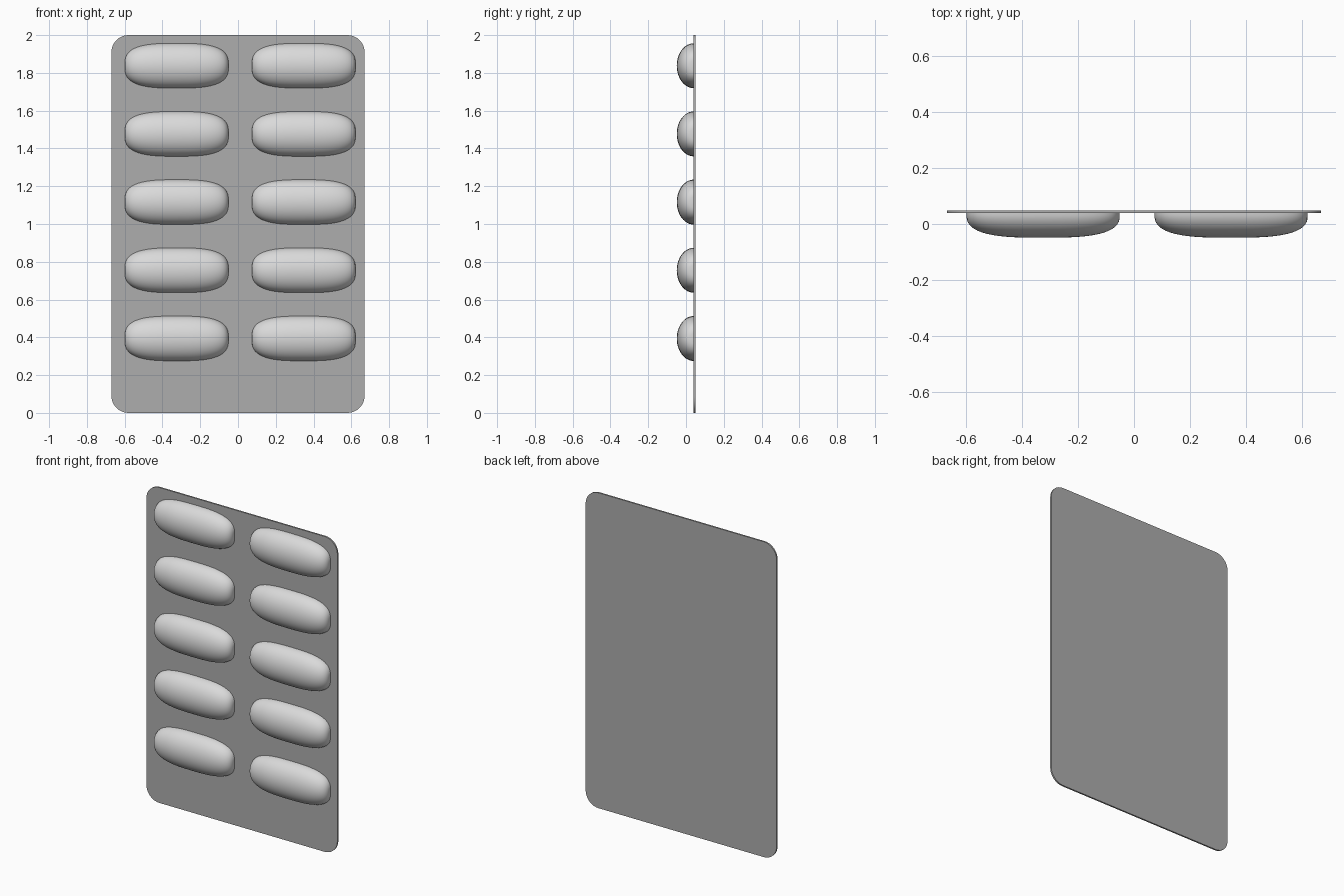
import bpy
import bmesh
from math import sin, cos, pi

cube = bpy.data.objects.get("Cube")
if cube:
    bpy.data.objects.remove(cube, do_unlink=True)


def make_material(name, value):
    mat = bpy.data.materials.new(name)
    mat.use_nodes = True
    colour = (value, value, value, 1)
    mat.diffuse_color = colour
    mat.node_tree.nodes["Principled BSDF"].inputs["Base Color"].default_value = colour
    return mat


def make_object(name, bm, mat, location=(0, 0, 0)):
    bmesh.ops.recalc_face_normals(bm, faces=bm.faces)
    mesh = bpy.data.meshes.new(name)
    bm.to_mesh(mesh)
    bm.free()
    mesh.materials.append(mat)
    obj = bpy.data.objects.new(name, mesh)
    obj.location = location
    bpy.context.collection.objects.link(obj)
    bpy.ops.object.select_all(action="DESELECT")
    obj.select_set(True)
    bpy.context.view_layer.objects.active = obj
    bpy.ops.object.shade_smooth_by_angle(angle=pi / 6)
    return obj


foil_grey = make_material("foil grey", 0.42)
blister_grey = make_material("light blister grey", 0.70)

# Backing sheet: thin rounded rectangle
HALF_W, HALF_H, RADIUS = 0.67, 1.0, 0.09
FRONT_Y, THICK = 0.039, 0.01
bm = bmesh.new()
outline = []
for corner, (sx, sz) in enumerate([(1, 1), (-1, 1), (-1, -1), (1, -1)]):
    for i in range(9):
        a = (corner + i / 8) * pi / 2
        outline.append(bm.verts.new((
            sx * (HALF_W - RADIUS) + RADIUS * cos(a), FRONT_Y,
            1 + sz * (HALF_H - RADIUS) + RADIUS * sin(a))))
sheet = bm.faces.new(outline)
extruded = bmesh.ops.extrude_face_region(bm, geom=[sheet], use_keep_orig=True)
moved = [v for v in extruded["geom"] if isinstance(v, bmesh.types.BMVert)]
bmesh.ops.translate(bm, verts=moved, vec=(0, THICK, 0))
make_object("backing_sheet", bm, foil_grey)

# Blister: half of a blunt capsule, closed by a flat base inside the sheet
LENGTH, WIDTH, DEPTH = 0.275, 0.119, 0.09
RINGS, ARC = 28, 24


def blister_mesh():
    bm = bmesh.new()
    rings = []
    for i in range(1, RINGS):
        t = pi * i / RINGS
        x = LENGTH * abs(cos(t)) ** (2 / 3) * (1 if cos(t) > 0 else -1)
        r = sin(t) ** (2 / 3)
        rings.append([bm.verts.new((x, -DEPTH * r * sin(pi * j / ARC),
                                    WIDTH * r * cos(pi * j / ARC)))
                      for j in range(ARC + 1)])
    for a, b in zip(rings, rings[1:]):
        for j in range(ARC):
            bm.faces.new((a[j], a[j + 1], b[j + 1], b[j]))
        bm.faces.new((a[0], b[0], b[-1], a[-1]))
    bm.faces.new(rings[0])
    bm.faces.new(rings[-1])
    return bm


# Two columns of five blisters
for side, x in (("right", -0.325), ("left", 0.348)):
    for row in range(5):
        make_object(f"{side}_blister_{row + 1}", blister_mesh(), blister_grey,
                    (x, 0.041, 1.838 - 0.361 * row))
